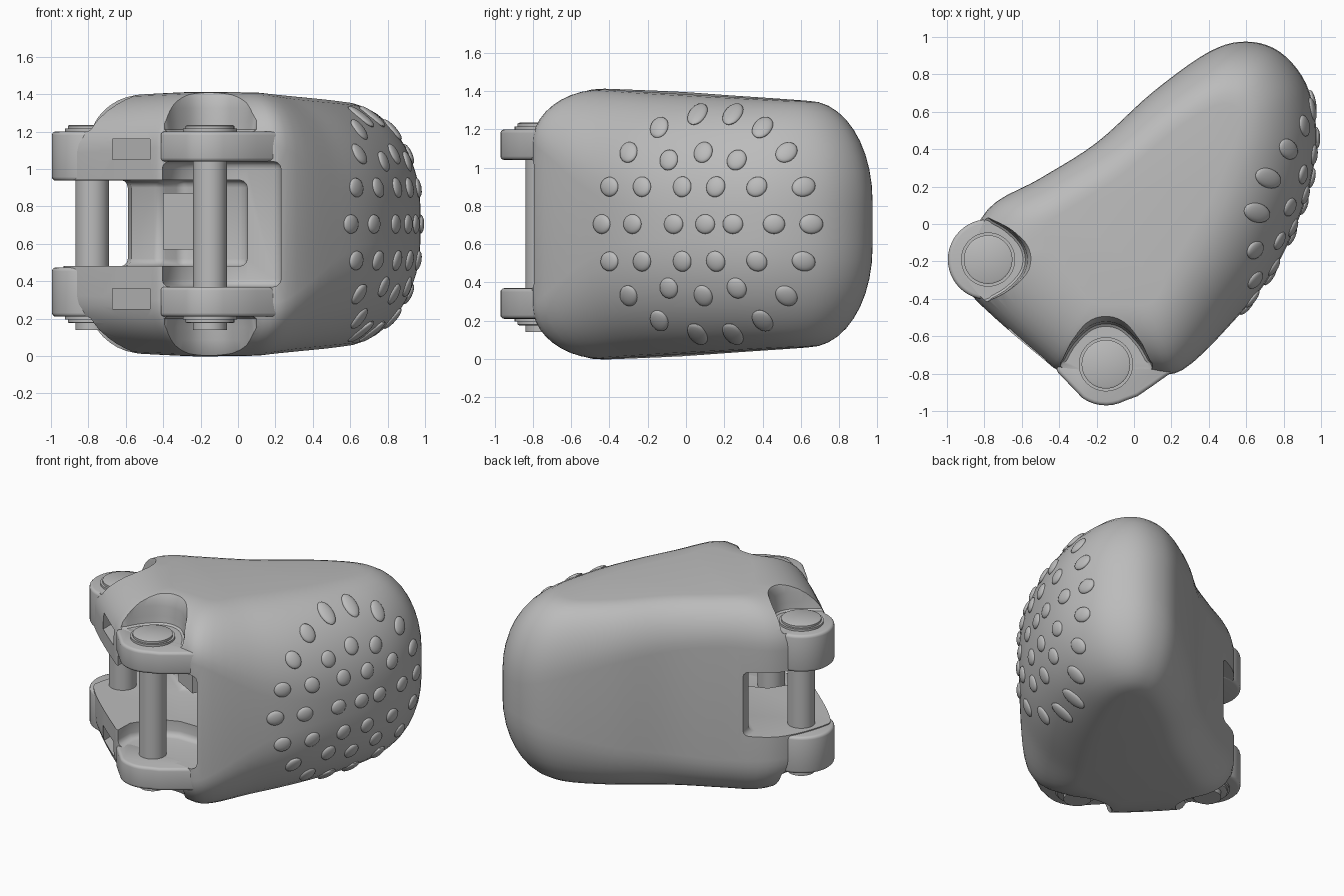
import bpy, bmesh, math
from mathutils import Vector
from mathutils.bvhtree import BVHTree

if "Cube" in bpy.data.objects:
    bpy.data.objects.remove(bpy.data.objects["Cube"])

MID = 0.705
PIN_A = (-0.78, -0.19)
PIN_B = (-0.15, -0.75)

grey = bpy.data.materials.new("mid_grey")
grey.use_nodes = True
grey.diffuse_color = (0.5, 0.5, 0.5, 1)
grey.node_tree.nodes["Principled BSDF"].inputs["Base Color"].default_value = (0.5, 0.5, 0.5, 1)


def make(name, bm):
    bmesh.ops.recalc_face_normals(bm, faces=bm.faces)
    mesh = bpy.data.meshes.new(name)
    bm.to_mesh(mesh)
    bm.free()
    mesh.materials.append(grey)
    obj = bpy.data.objects.new(name, mesh)
    bpy.context.collection.objects.link(obj)
    return obj


def smooth(obj, angle=35):
    bpy.ops.object.select_all(action='DESELECT')
    obj.select_set(True)
    bpy.context.view_layer.objects.active = obj
    bpy.ops.object.shade_smooth_by_angle(angle=math.radians(angle))


def loft(name, rings):
    bm = bmesh.new()
    loops = [[bm.verts.new(p) for p in ring] for ring in rings]
    for a, b in zip(loops, loops[1:]):
        for i in range(len(a)):
            j = (i + 1) % len(a)
            bm.faces.new((a[i], a[j], b[j], b[i]))
    bm.faces.new(loops[0][::-1])
    bm.faces.new(loops[-1])
    return make(name, bm)


def prism(name, outline, z0, z1):
    return loft(name, [[(x, y, z) for x, y in outline] for z in (z0, z1)])


def circle(c, r, n=48):
    return [(c[0] + r * math.cos(math.tau * i / n), c[1] + r * math.sin(math.tau * i / n))
            for i in range(n)]


def turned(name, c, levels):
    return loft(name, [[(x, y, z) for x, y in circle(c, r)] for r, z in levels])


def bevel(obj, width):
    mod = obj.modifiers.new("soft_edges", 'BEVEL')
    mod.width, mod.segments, mod.limit_method = width, 3, 'ANGLE'
    mod.angle_limit = math.radians(40)


def apply_all(obj):
    bpy.context.view_layer.update()
    mesh = bpy.data.meshes.new_from_object(obj.evaluated_get(bpy.context.evaluated_depsgraph_get()))
    obj.modifiers.clear()
    obj.data = mesh


def spline(points, steps=5):
    n, out = len(points), []
    for i in range(n):
        a, b, c, d = (Vector(points[(i + k) % n]) for k in (-1, 0, 1, 2))
        for s in range(steps):
            t = s / steps
            out.append(0.5 * (2 * b + (c - a) * t + (2 * a - 5 * b + 4 * c - d) * t ** 2
                              + (3 * b - a - 3 * c + d) * t ** 3))
    return out


# Shell plan: wall outline, edge of the flat top, then rounding height
wall = [(-.92, -.22), (-.78, .08), (-.5, .245), (-.2, .435), (.1, .705), (.4, .92), (.6, .975),
        (.78, .92), (.92, .75), (.975, .5), (.95, .25), (.87, 0), (.74, -.26), (.55, -.5),
        (.26, -.78), (.05, -.79), (-.35, -.79), (-.5, -.71), (-.88, -.37)]
flat = [(-.46, -.11), (-.47, 0), (-.35, .08), (-.07, .26), (.2, .49), (.4, .62), (.51, .64),
        (.56, .61), (.57, .54), (.54, .42), (.46, .24), (.38, .07), (.28, -.1), (.18, -.27),
        (.1, -.42), (-.05, -.43), (-.18, -.43), (-.26, -.38), (-.42, -.19)]
drop = [.32, .3, .28, .3, .36, .46, .52, .54, .55, .57, .58, .6, .59, .52, .3, .3, .3, .3, .32]
outer = spline([(x, y, r) for (x, y), r in zip(wall, drop)])
inner = spline([(x, y, 0) for x, y in flat])

rings = []
STEPS = 10
for side in (-1, 1):
    for k in range(STEPS + 1):
        phi = math.pi / 2 * (k if side > 0 else STEPS - k) / STEPS
        ring = []
        for o, i in zip(outer, inner):
            half = 0.683 - 0.014 * i.x - 0.051 * i.y
            p = i.lerp(o, math.cos(phi))
            ring.append((p.x, p.y, MID + side * (half - o.z * (1 - math.sin(phi)))))
        rings.append(ring)
shell = loft("fingertip_shell", rings)

# Cutters: joint opening and pin clearance
cutters = [
    prism("slot_cutter", [(-1.3, .34), (-.62, .34), (-.57, .11), (-.42, -.02), (-.3, .08),
                          (.05, -.1), (.05, -1.2), (-1.3, -1.2)], .48, .94),
    prism("clearance_cutter", [(-.42, -1.2), (-.4, -.65), (-.3, -.5), (-.15, -.44), (.05, -.44),
                               (.23, -.5), (.23, -1.2)], .37, 1.04),
]
for cut in cutters:
    bevel(cut, .04)

# Bell-shaped recesses around the pin heads, opening outwards
half_bell = [(.09, .205), (.18, .12), (.235, .03), (.27, -.05), (.34, -.45)]
bell = spline([(0, .23)] + half_bell + [(-x, y) for x, y in half_bell[::-1]])
for c, size, turn in ((PIN_A, .92, math.radians(-90)), (PIN_B, 1, 0)):
    co, si = math.cos(turn), math.sin(turn)
    for s in (-1, 1):
        levels = []
        for scale, up in ((.88, .495), (.94, .505), (.97, .55), (.99, .62), (1.04, .67),
                          (1.13, .71), (1.35, .8)):
            k = scale * size
            levels.append([(c[0] + k * (p.x * co - p.y * si), c[1] + k * (p.x * si + p.y * co),
                            MID + s * up) for p in bell])
        cutters.append(loft("recess_cutter", levels))

# Small pockets in the front face between the lugs
for z in (.25, 1.05):
    cutters.append(prism("pocket_cutter", [(-.67, -.42), (-.47, -.6), (-.47, -.95), (-.67, -.95)],
                         z, z + .11))
for cut in cutters:
    mod = shell.modifiers.new("cut", 'BOOLEAN')
    mod.operation, mod.solver, mod.object = 'DIFFERENCE', 'EXACT', cut
apply_all(shell)
for cut in cutters:
    bpy.data.objects.remove(cut)
smooth(shell)

# Hinge lugs
lug_b = [(.22, -.72), (.22, -.78), (.1, -.865), (.02, -.92)]
lug_b += [(PIN_B[0] + .22 * math.cos(a), PIN_B[1] + .22 * math.sin(a))
          for a in (math.radians(-62 - 9 * k) for k in range(8))]
lug_b += [(-.42, -.78), (-.36, -.70)]
for end, s in (("lower", -1), ("upper", 1)):
    for side, outline, gap in (("left", lug_b, .335), ("right", circle(PIN_A, .215), .232)):
        z0, z1 = sorted((MID + s * gap, MID + s * .495))
        lug = prism(f"{end}_{side}_lug", outline, z0, z1)
        bevel(lug, .02)
        apply_all(lug)
        smooth(lug)

# Hinge pins with stepped heads
for side, c in (("left", PIN_B), ("right", PIN_A)):
    smooth(turned(f"{side}_hinge_pin", c, [(.09, .14), (.09, 1.21)]))
    for end, s in (("lower", -1), ("upper", 1)):
        smooth(turned(f"{side}_{end}_pin_head", c,
                      [(.145, MID + s * .48), (.145, MID + s * .51), (.13, MID + s * .51),
                       (.13, MID + s * .525), (.12, MID + s * .53)]))

# Block inside the opening
prism("inner_block", [(-.4, -.1), (-.22, -.2), (-.1, 0), (-.28, .12)], .57, .87)

# Grip bumps, projected onto the pad
rows = [(MID, (-.44, -.28, -.065, .10, .245, .46, .655)),
        (.90, (-.40, -.23, -.02, .155, .37, .615)),
        (1.08, (-.30, .09, .525)), (1.04, (-.09, .265)),
        (1.21, (-.14, .40)), (1.28, (.06, .245))]
spots = {(y, z) for h, ys in rows for y in ys for z in (h, 2 * MID - h)}
bpy.context.view_layer.update()
tree = BVHTree.FromObject(shell, bpy.context.evaluated_depsgraph_get())
facing = Vector((.87, -.3, 0)).normalized()
bm = bmesh.new()
for y, z in sorted(spots):
    hit, normal, _, _ = tree.ray_cast(Vector((3, y, z)), Vector((-1, 0, 0)))
    along = facing - normal * facing.dot(normal)
    along = along.normalized() if along.length > .01 else normal.orthogonal().normalized()
    across = normal.cross(along)
    long_r = .054 / max(.6, normal.dot(facing))
    ball = bmesh.ops.create_uvsphere(bm, u_segments=24, v_segments=10, radius=1)
    for v in ball["verts"]:
        p = v.co.copy()
        v.co = hit + along * p.x * long_r + across * p.y * .051 + normal * p.z * .02
smooth(make("grip_bumps", bm), 60)
